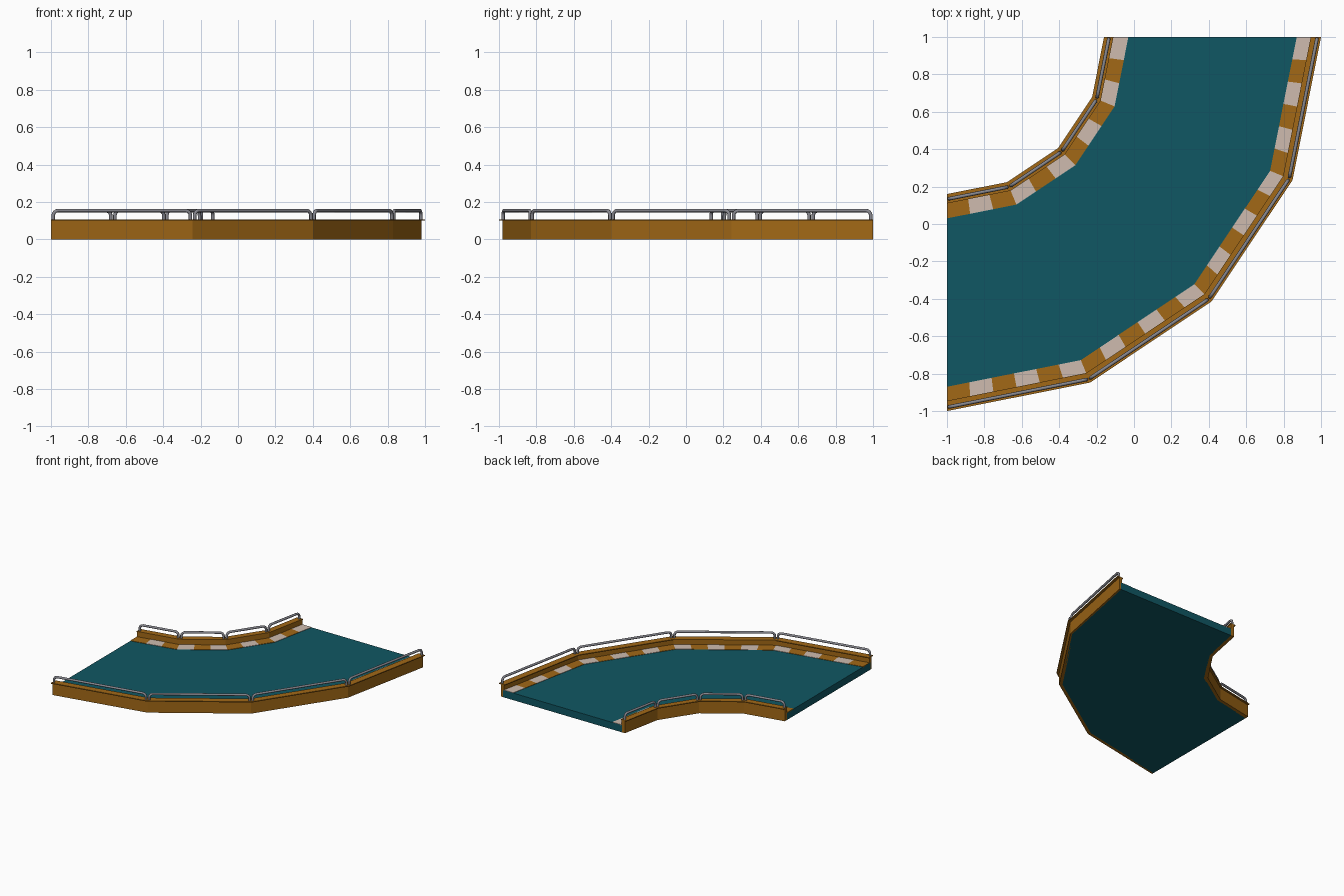
import bpy
from math import sin, cos, radians, pi
from mathutils import Vector

if "Cube" in bpy.data.objects:
    bpy.data.objects.remove(bpy.data.objects["Cube"])

CENTRE = Vector((-1, 1, 0))
SEGS = 4


def material(name, rgb):
    m = bpy.data.materials.new(name)
    m.diffuse_color = (*rgb, 1)
    m.use_nodes = True
    m.node_tree.nodes["Principled BSDF"].inputs["Base Color"].default_value = m.diffuse_color
    return m


orange = material("orange", (0.36, 0.14, 0.008))
teal = material("teal", (0.005, 0.095, 0.125))
cream = material("cream", (0.62, 0.50, 0.43))
steel = material("steel", (0.24, 0.24, 0.27))


def corner(r, i, z=0.0):
    a = radians(-90 + i * 90 / SEGS)
    return CENTRE + Vector((r * cos(a), r * sin(a), z))


def on_bend(r, t, z):
    """Point on the faceted bend, t in segments (0..SEGS)."""
    i = min(int(t + 1e-6), SEGS - 1)
    return corner(r, i, z).lerp(corner(r, i + 1, z), t - i)


def add_mesh(name, verts, faces, mats):
    me = bpy.data.meshes.new(name)
    me.from_pydata(verts, [], faces)
    ob = bpy.data.objects.new(name, me)
    for m in mats:
        me.materials.append(m)
    bpy.context.collection.objects.link(ob)
    return ob


def bend(name, r0, r1, z0, z1, mats, splits=1):
    """Box section swept round the bend; pieces alternate between materials."""
    n = SEGS * splits
    verts, faces = [], [(0, 1, 2, 3)]
    for k in range(n + 1):
        t = k / splits
        verts += [on_bend(r, t, z) for r, z in ((r0, z0), (r1, z0), (r1, z1), (r0, z1))]
    for k in range(n):
        for j in range(4):
            a, b = 4 * k + j, 4 * k + (j + 1) % 4
            faces.append((b, a, a + 4, b + 4))
    faces.append(tuple(4 * n + j for j in (3, 2, 1, 0)))
    ob = add_mesh(name, verts, faces, mats)
    for p in ob.data.polygons:
        k = min(max((p.index - 1) // 4, 0), n - 1)
        p.material_index = k % len(mats)


def rail(name, r, i):
    """Tubular hoop with rounded corners over one straight segment."""
    p, q = corner(r, i), corner(r, i + 1)
    d = (q - p).normalized()
    p, q = p + d * 0.012, q - d * 0.012
    z0, z1, br, tube, sides = 0.103, 0.154, 0.028, 0.0095, 8
    path = [(0.0, z0)]
    path += [(br - br * cos(a), z1 - br + br * sin(a)) for a in [k * pi / 8 for k in range(5)]]
    length = (q - p).length
    path += [(length - s, z) for s, z in reversed(path)]
    pts = [p + d * s + Vector((0, 0, z)) for s, z in path]
    side = d.cross(Vector((0, 0, 1)))
    verts, faces = [], []
    for k, c in enumerate(pts):
        tan = (pts[min(k + 1, len(pts) - 1)] - pts[max(k - 1, 0)]).normalized()
        if k in (0, len(pts) - 1):
            tan = Vector((0, 0, 1 if k == 0 else -1))
        up = side.cross(tan)
        for j in range(sides):
            a = 2 * pi * j / sides
            verts.append(c + (side * cos(a) + up * sin(a)) * tube)
    for k in range(len(pts) - 1):
        for j in range(sides):
            a, b = k * sides + j, k * sides + (j + 1) % sides
            faces.append((a, b, b + sides, a + sides))
    ob = add_mesh(name, verts, faces, [steel])
    for f in ob.data.polygons:
        f.use_smooth = True


# Road slab
bend("road_deck", 0.88, 1.965, 0.0, 0.058, [teal])

# Striped kerbs along both edges
bend("inner_kerb", 0.88, 0.97, 0.055, 0.061, [orange, cream], 3)
bend("outer_kerb", 1.955, 1.87, 0.055, 0.061, [orange, cream], 6)

# Side walls with thin overhanging caps
bend("inner_wall", 0.855, 0.885, 0.0, 0.102, [orange])
bend("outer_wall", 1.955, 1.98, 0.0, 0.102, [orange])
bend("inner_wall_cap", 0.84, 0.89, 0.1, 0.107, [orange])
bend("outer_wall_cap", 1.945, 2.0, 0.1, 0.107, [orange])

# Guard rails, one hoop per segment
for i in range(SEGS):
    rail(f"inner_rail_{i + 1}", 0.867, i)
    rail(f"outer_rail_{i + 1}", 1.98, i)

# Make all face directions consistent
import bmesh
for ob in bpy.context.collection.objects:
    bm = bmesh.new()
    bm.from_mesh(ob.data)
    bmesh.ops.recalc_face_normals(bm, faces=bm.faces)
    bm.to_mesh(ob.data)
    bm.free()
